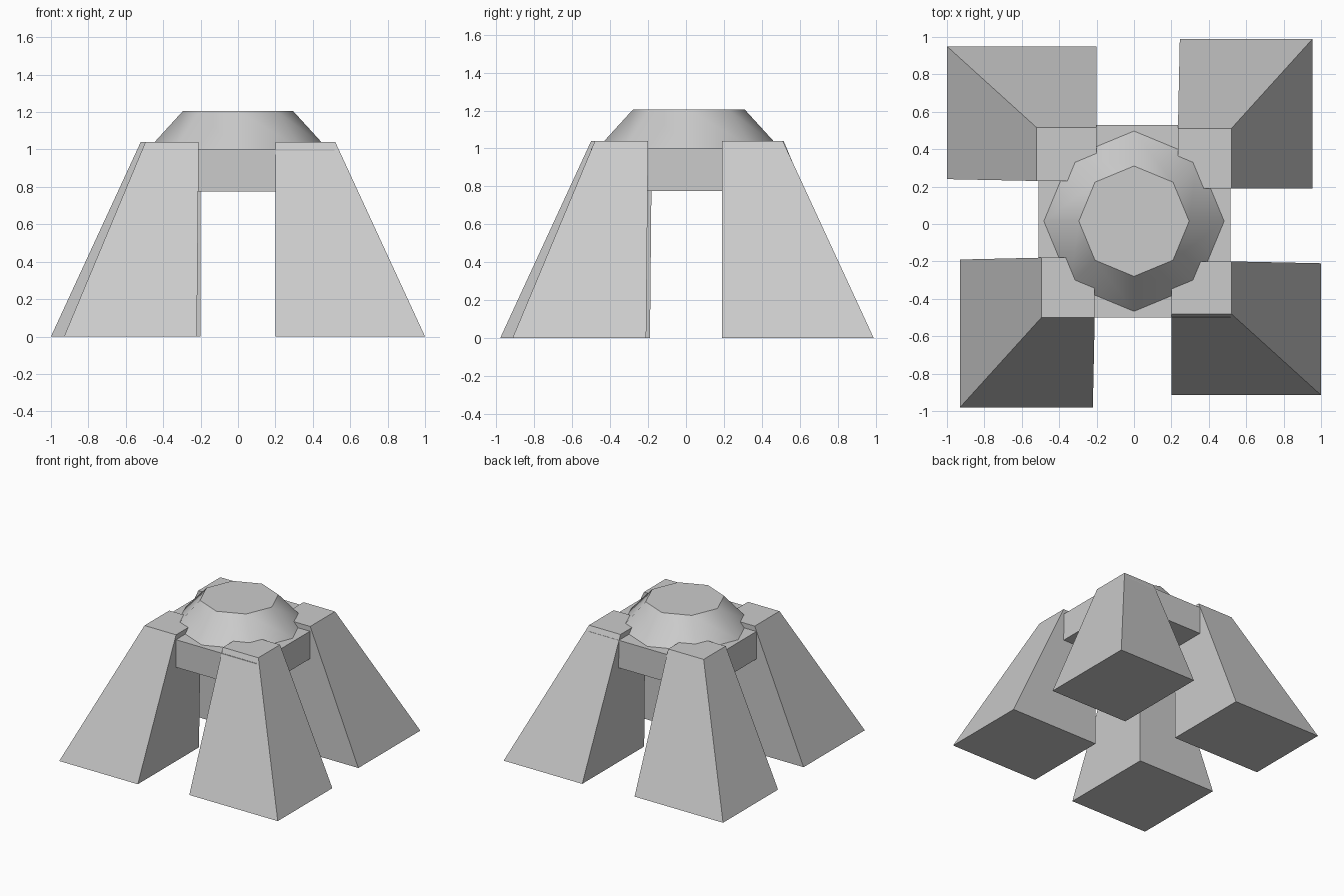
import bpy, bmesh
from math import radians

if "Cube" in bpy.data.objects:
    bpy.data.objects.remove(bpy.data.objects["Cube"])


def frustum(name, base, top, z0, z1):
    """Six-sided block between two rectangles given as (x0, x1, y0, y1)."""
    bm = bmesh.new()
    bmesh.ops.create_cube(bm, size=2)
    for v in bm.verts:
        rect, z = (top, z1) if v.co.z > 0 else (base, z0)
        v.co = (rect[v.co.x > 0], rect[2 + (v.co.y > 0)], z)
    mesh = bpy.data.meshes.new(name)
    bm.to_mesh(mesh)
    bm.free()
    obj = bpy.data.objects.new(name, mesh)
    bpy.context.collection.objects.link(obj)
    return obj


# Four slightly uneven splayed legs: ground rectangle, top rectangle
legs = {
    "front_left_leg": ((-0.93, -0.22, -0.98, -0.19), (-0.495, -0.21, -0.50, -0.18)),
    "front_right_leg": ((0.20, 1.00, -0.915, -0.21), (0.20, 0.52, -0.48, -0.20)),
    "back_left_leg": ((-1.00, -0.20, 0.24, 0.95), (-0.52, -0.20, 0.23, 0.515)),
    "back_right_leg": ((0.245, 0.955, 0.19, 0.99), (0.235, 0.52, 0.19, 0.51)),
}
for name, (base, top) in legs.items():
    frustum(name, base, top, 0, 1.04)

# Square platform joining the legs
deck = (-0.51, 0.517, -0.50, 0.53)
frustum("platform", deck, deck, 0.775, 1.0)

# Eight-sided tapered cap with smooth sides
bpy.ops.mesh.primitive_cone_add(vertices=8, radius1=0.482, radius2=0.295,
                                depth=0.205, location=(0, 0.015, 1.1025))
bpy.context.object.name = "cap"
bpy.ops.object.shade_smooth_by_angle(angle=radians(40))
